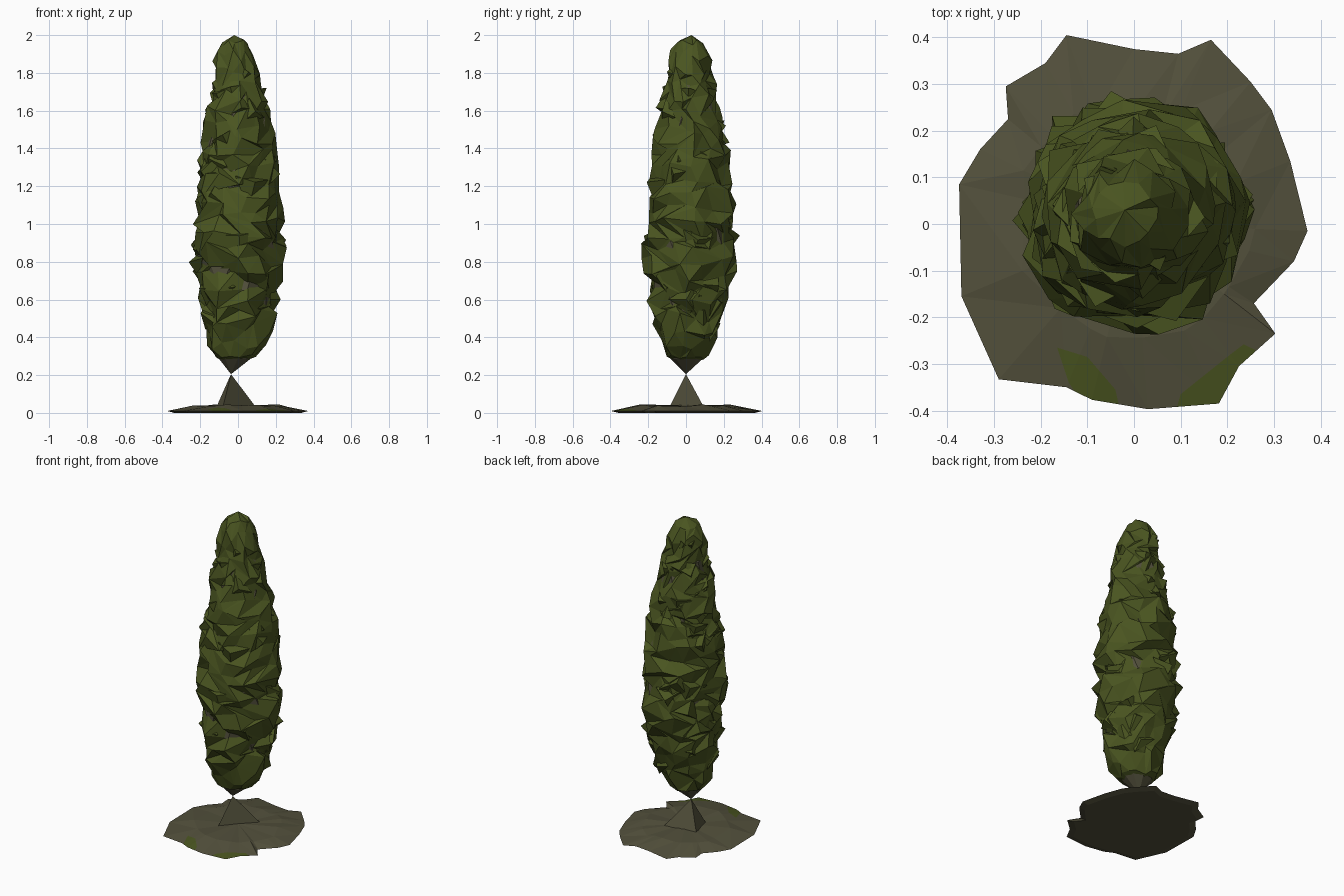
import bpy, bmesh, random
from math import sin, cos, tau
from mathutils import Vector

random.seed(11)
if "Cube" in bpy.data.objects:
    bpy.data.objects.remove(bpy.data.objects["Cube"], do_unlink=True)


def material(name, rgb):
    m = bpy.data.materials.new(name)
    m.use_nodes = True
    m.diffuse_color = (*rgb, 1)
    bsdf = m.node_tree.nodes["Principled BSDF"]
    bsdf.inputs["Base Color"].default_value = (*rgb, 1)
    bsdf.inputs["Roughness"].default_value = 1
    return m


GREEN = material("leaf green", (0.068, 0.09, 0.0145))
EARTH = material("earth brown", (0.086, 0.081, 0.045))


def finish(bm, name, *mats):
    bmesh.ops.recalc_face_normals(bm, faces=bm.faces)
    me = bpy.data.meshes.new(name)
    bm.to_mesh(me)
    bm.free()
    for m in mats:
        me.materials.append(m)
    ob = bpy.data.objects.new(name, me)
    bpy.context.collection.objects.link(ob)


def skin(bm, rings, bottom, top):
    """Join rings of points with triangles and close both ends at a point."""
    rows = [[bm.verts.new(p) for p in ring] for ring in rings]
    n = len(rows[0])
    for a, b in zip(rows, rows[1:]):
        for i in range(n):
            j = (i + 1) % n
            if random.random() < 0.5:
                tris = (a[i], a[j], b[j]), (a[i], b[j], b[i])
            else:
                tris = (a[i], a[j], b[i]), (a[j], b[j], b[i])
            for t in tris:
                bm.faces.new(t)
    for row, tip in ((rows[0], bottom), (rows[-1], top)):
        v = bm.verts.new(tip)
        for i in range(n):
            bm.faces.new((row[i], row[(i + 1) % n], v))


# Crown outline: height, radius
PROFILE = [(0.26, 0.07), (0.31, 0.12), (0.4, 0.162), (0.6, 0.205), (0.85, 0.234),
           (1.05, 0.228), (1.25, 0.207), (1.4, 0.187), (1.6, 0.16), (1.8, 0.117),
           (1.92, 0.096), (1.97, 0.06)]


def radius(z):
    for (z0, r0), (z1, r1) in zip(PROFILE, PROFILE[1:]):
        if z <= z1:
            return r0 + (r1 - r0) * max(0, z - z0) / (z1 - z0)
    return PROFILE[-1][1]


def axis(z):
    """Centre line of the crown, offset at the foot and the tip."""
    x = -0.03 * max(0, 1 - (z - 0.2) / 0.25) - 0.02 * max(0, (z - 1.6) / 0.4)
    return x, 0.02 * min(1, (z - 0.2) * 2)


def crown_rings(levels, sides, scale, rough, z0, z1):
    rings = []
    for k in range(levels):
        z = z0 + (z1 - z0) * k / (levels - 1)
        calm = 0.4 if k in (0, levels - 1) else 1
        ring = []
        for i in range(sides):
            a = tau * (i + 0.5 * (k % 2) + random.uniform(-0.35, 0.35) * rough) / sides
            h = z + random.uniform(-0.035, 0.035) * rough * calm
            r = radius(h) * scale * (1 + random.uniform(-0.16, 0.16) * rough * calm)
            cx, cy = axis(h)
            ring.append((cx + r * cos(a), cy + r * sin(a), h))
        rings.append(ring)
    return rings


# Crumpled foliage
bm = bmesh.new()
skin(bm, crown_rings(24, 14, 1, 1, 0.295, 1.96), (-0.03, 0, 0.25), (-0.02, 0.03, 2.0))
finish(bm, "foliage", GREEN)

# Broad leaf tufts standing out of the foliage
bm = bmesh.new()
for _ in range(60):
    z, a = random.uniform(0.42, 1.88), random.uniform(0, tau)
    cx, cy = axis(z)
    out = Vector((cos(a), sin(a), 0))
    side = Vector((-sin(a), cos(a), 0))
    up = Vector((0, 0, 1))
    base = Vector((cx, cy, z)) + out * radius(z) * 0.85
    tip = bm.verts.new(base + out * radius(z) * random.uniform(0.18, 0.33)
                       + up * random.uniform(-0.02, 0.05))
    spin = random.uniform(0, tau)
    size = radius(z) * random.uniform(0.36, 0.55)
    foot = [bm.verts.new(base + (side * cos(spin + tau * i / 3)
                                 + up * sin(spin + tau * i / 3)) * size) for i in range(3)]
    for i in range(3):
        bm.faces.new((foot[i], foot[(i + 1) % 3], tip))
    bm.faces.new(foot)
finish(bm, "leaf_tufts", GREEN)

# Woody core, seen through gaps and tapering to a point at the bottom
bm = bmesh.new()
skin(bm, crown_rings(9, 9, 0.9, 0.35, 0.29, 1.75), (-0.037, 0, 0.205), (0, 0.02, 1.8))
finish(bm, "woody_core", EARTH)

# Trunk foot: a three-sided pyramid
bm = bmesh.new()
foot = [bm.verts.new(p) for p in ((-0.08, -0.088, 0.03), (0.095, 0.095, 0.03), (-0.115, 0.06, 0.03))]
tip = bm.verts.new((-0.037, 0, 0.205))
bm.faces.new(foot)
for i, v in enumerate(foot):
    bm.faces.new((v, foot[(i + 1) % 3], tip))
finish(bm, "trunk_foot", EARTH)

# Ground mound with a ragged, thin outline
OUTLINE = [(0.372, -0.015), (0.343, -0.08), (0.257, -0.17), (0.303, -0.235), (0.225, -0.305),
           (0.182, -0.385), (0.03, -0.397), (-0.09, -0.377), (-0.145, -0.35), (-0.29, -0.333),
           (-0.37, -0.155), (-0.375, 0.085), (-0.33, 0.16), (-0.27, 0.225), (-0.275, 0.295),
           (-0.19, 0.345), (-0.145, 0.405), (0, 0.375), (0.095, 0.365), (0.165, 0.395),
           (0.25, 0.305), (0.295, 0.245), (0.335, 0.135)]
bm = bmesh.new()
crest = []
for x, y in OUTLINE:
    s = random.uniform(0.23, 0.27) / Vector((x, y)).length
    crest.append((x * s, y * s, random.uniform(0.03, 0.045)))
rings = [[(x * 0.9, y * 0.9, 0) for x, y in OUTLINE], [(x, y, 0.01) for x, y in OUTLINE], crest]
skin(bm, rings, (0, 0, 0), (0, 0, 0.04))
bmesh.ops.recalc_face_normals(bm, faces=bm.faces)

# Grass patches: convex outlines, counter-clockwise, cut into the mound
PATCHES = [
    [(-0.165, -0.265), (-0.14, -0.34), (-0.1, -0.4), (-0.03, -0.4), (-0.04, -0.355), (-0.1, -0.285)],
    [(0.09, -0.4), (0.2, -0.4), (0.26, -0.27), (0.235, -0.258), (0.2, -0.285), (0.1, -0.365)]]


def borders(patch):
    """A point and an inward normal for each side of the patch."""
    for (ax, ay), (bx, by) in zip(patch, patch[1:] + patch[:1]):
        yield Vector((ax, ay, 0)), Vector((ay - by, bx - ax, 0)).normalized()


for patch in PATCHES:
    for co, no in borders(patch):
        bmesh.ops.bisect_plane(bm, geom=bm.verts[:] + bm.edges[:] + bm.faces[:],
                               plane_co=co, plane_no=no)
for f in bm.faces:
    c = f.calc_center_median()
    if f.normal.z > 0.3 and any(all((c - co).dot(no) > 0 for co, no in borders(p))
                                for p in PATCHES):
        f.material_index = 1
finish(bm, "ground_mound", EARTH, GREEN)
